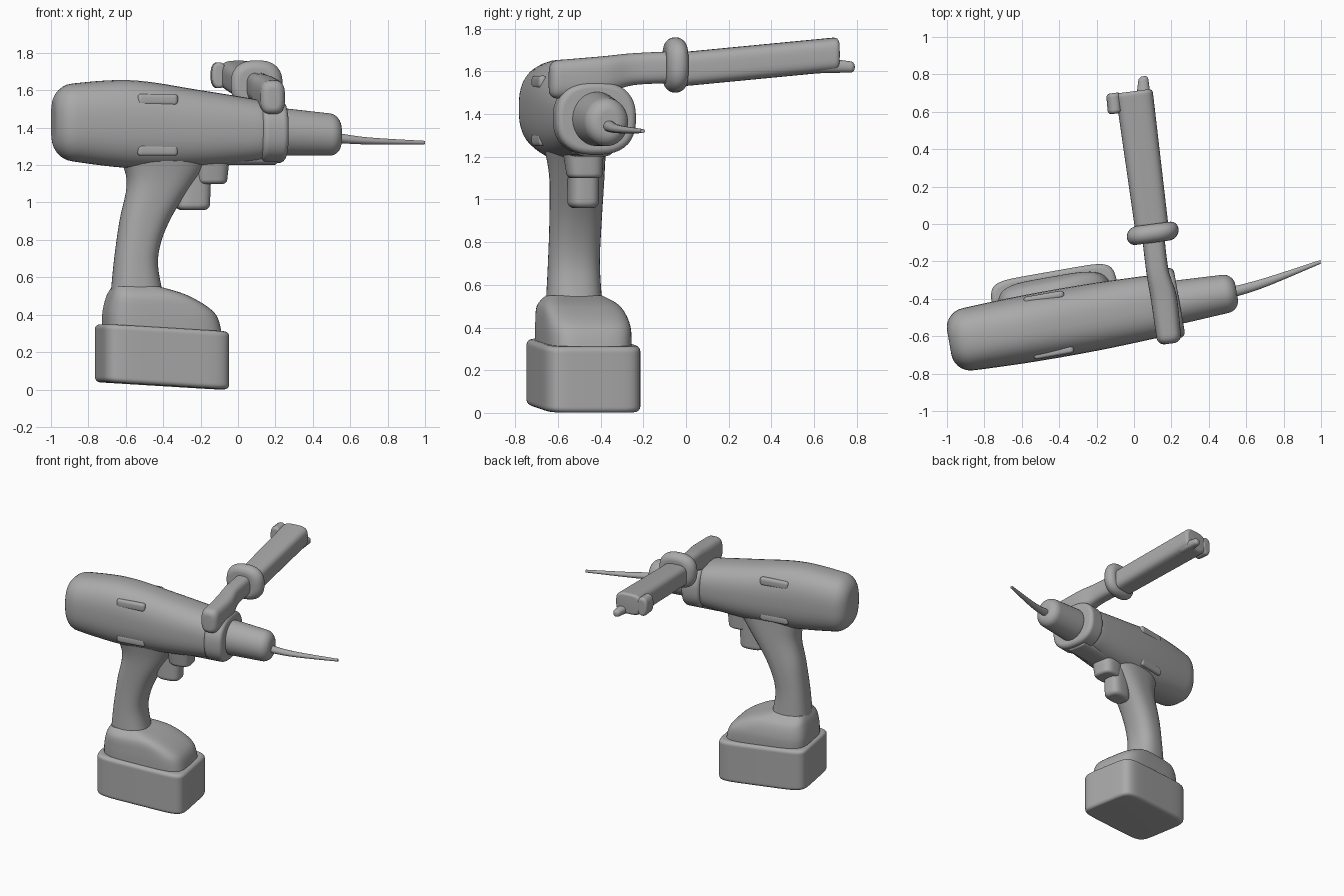
import bpy, bmesh, math
from mathutils import Matrix, Vector

if "Cube" in bpy.data.objects:
    bpy.data.objects.remove(bpy.data.objects["Cube"], do_unlink=True)

grey = bpy.data.materials.new("plain grey")
grey.use_nodes = True
grey.diffuse_color = (.4, .4, .4, 1)
shader = grey.node_tree.nodes["Principled BSDF"]
shader.inputs["Base Color"].default_value = grey.diffuse_color

# The drill is turned a little about z; its own axes are forward, left and up
DRILL = Matrix.Translation((-.2, -.495, 0)) @ Matrix.Rotation(math.radians(10), 4, 'Z')
WORLD = Matrix.Identity(4)
FORWARD, LEFT, UP = Vector((1, 0, 0)), Vector((0, 1, 0)), Vector((0, 0, 1))


def smooth_between(stations, t):
    """Catmull-Rom interpolation of whole stations, t from start to end."""
    last = len(stations) - 1
    index = min(int(t * last), last - 1)
    f = t * last - index
    picked = [stations[max(0, min(last, index + k))] for k in (-1, 0, 1, 2)]
    return [b + f / 2 * (c - a + f * (2 * a - 5 * b + 4 * c - d + f * (3 * (b - c) + d - a)))
            for a, b, c, d in zip(*picked)]


def bevel_inset(distance, bevel):
    """How far a round edge pulls in a section at this distance from the end."""
    if distance >= bevel:
        return 0
    return bevel - math.sqrt(bevel ** 2 - (bevel - distance) ** 2)


def signed_power(value, exponent):
    return math.copysign(abs(value) ** exponent, value)


def loft(name, stations, across, upward, squareness=2.5, bevel=0, frame=DRILL,
         sides=40, steps=36):
    """Skin rounded-box sections; a station is centre x, y, z and two half sizes."""
    bm = bmesh.new()
    ends = [Vector(stations[k][:3]) for k in (0, -1)]
    rings = []
    for step in range(steps + 1):
        t = (1 - math.cos(math.pi * step / steps)) / 2
        x, y, z, half_across, half_up = smooth_between(stations, t)
        centre = Vector((x, y, z))
        inset = bevel_inset(min((centre - end).length for end in ends), bevel)
        ring = []
        for side in range(sides):
            angle = math.tau * (side + .5) / sides
            point = (centre
                     + across * (half_across - inset) * signed_power(math.cos(angle), 2 / squareness)
                     + upward * (half_up - inset) * signed_power(math.sin(angle), 2 / squareness))
            ring.append(bm.verts.new(frame @ point))
        rings.append(ring)
    for low, high in zip(rings, rings[1:]):
        for side in range(sides):
            after = (side + 1) % sides
            bm.faces.new((low[side], low[after], high[after], high[side]))
    bm.faces.new(rings[0])
    bm.faces.new(rings[-1])
    bmesh.ops.recalc_face_normals(bm, faces=bm.faces)
    mesh = bpy.data.meshes.new(name)
    bm.to_mesh(mesh)
    bm.free()
    mesh.materials.append(grey)
    part = bpy.data.objects.new(name, mesh)
    bpy.context.collection.objects.link(part)
    bpy.ops.object.select_all(action='DESELECT')
    part.select_set(True)
    bpy.context.view_layer.objects.active = part
    bpy.ops.object.shade_smooth_by_angle(angle=math.radians(40))


# Motor housing, from the rounded rear to the nose
loft("motor_housing",
     [(-.8, 0, 1.43, .165, .195), (-.4, 0, 1.42, .18, .235),
      (0, 0, 1.395, .18, .205), (.4, 0, 1.38, .165, .155)],
     LEFT, UP, bevel=.1)

# Raised ribs on both sides of the housing
for side, side_name in ((1, "left"), (-1, "right")):
    for height, level in ((1.28, "lower"), (1.55, "upper")):
        loft(f"{level}_rib_{side_name}",
             [(end, side * .15, height, .02, .03) for end in (-.37, -.15)],
             LEFT, UP, squareness=3, bevel=.02)

# Collar of the side handle, chuck, bit and the block under the nose
loft("clamp_collar", [(end, 0, 1.38, .19, .17) for end in (.31, .45)],
     LEFT, UP, bevel=.03)
loft("chuck", [(.4, 0, 1.38, .12, .13), (.76, 0, 1.36, .1, .11)],
     LEFT, UP, squareness=2, bevel=.06)
loft("drill_bit", [(.7, 0, 1.35, .03, .03), (.9, .02, 1.33, .025, .02), (1.23, .08, 1.32, .01, .01)],
     LEFT, UP, squareness=2, sides=12)
loft("nose_underside", [(end, 0, 1.27, .09, .07) for end in (.1, .41)],
     LEFT, UP, squareness=4, bevel=.02)

# Pistol grip and trigger
loft("pistol_grip",
     [(-.34, .03, .5, .14, .13), (-.345, .03, .7, .115, .12), (-.3, .03, .9, .132, .12),
      (-.21, .02, 1.12, .185, .125), (-.18, 0, 1.3, .29, .14)],
     FORWARD, LEFT)
loft("trigger", [(-.04, .02, .96, .09, .07), (-.03, .02, 1.2, .09, .07)],
     FORWARD, LEFT, squareness=3, bevel=.03)
loft("switch_block", [(.06, .01, 1.1, .08, .08), (.05, 0, 1.3, .11, .1)],
     FORWARD, LEFT, squareness=3, bevel=.02)

# Battery pack, slightly tilted, and the foot that sits on it
TILTED = Vector((1, 0, -.06))
loft("battery_pack", [(-.2, .05, height, .34, .23) for height in (.02, .33)],
     TILTED, LEFT, squareness=7, bevel=.025, sides=48)
loft("battery_foot",
     [(-.2, .05, .3, .31, .2), (-.22, .05, .41, .29, .2),
      (-.28, .04, .5, .21, .18), (-.345, .03, .55, .12, .125)],
     FORWARD, LEFT, squareness=4.5, sides=48)

# Side handle: arm over the nose, flange, grip and the worn end of the grip
ACROSS = Vector((.99, .13, 0))
loft("side_handle_arm",
     [(.19, -.64, 1.56, .065, .09), (.16, -.4, 1.58, .07, .09),
      (.125, -.25, 1.61, .06, .075), (.1, -.04, 1.62, .06, .075)],
     ACROSS, UP, squareness=3, bevel=.04, frame=WORLD)
loft("side_handle_flange", [(.1, end, 1.63, .14, .13) for end in (-.1, 0)],
     ACROSS, UP, bevel=.05, frame=WORLD)
loft("side_handle_grip", [(.095, -.02, 1.61, .09, .08), (0, .71, 1.68, .1, .08)],
     ACROSS, UP, squareness=3.5, bevel=.02, frame=WORLD)
loft("grip_end_lip", [(.05, .6, 1.63, .05, .04), (.05, .79, 1.62, .025, .025)],
     ACROSS, UP, bevel=.02, frame=WORLD, sides=16)
loft("grip_end_corner", [(-.1, .59, 1.68, .04, .07), (-.11, .7, 1.68, .04, .07)],
     ACROSS, UP, bevel=.02, frame=WORLD, sides=16)
